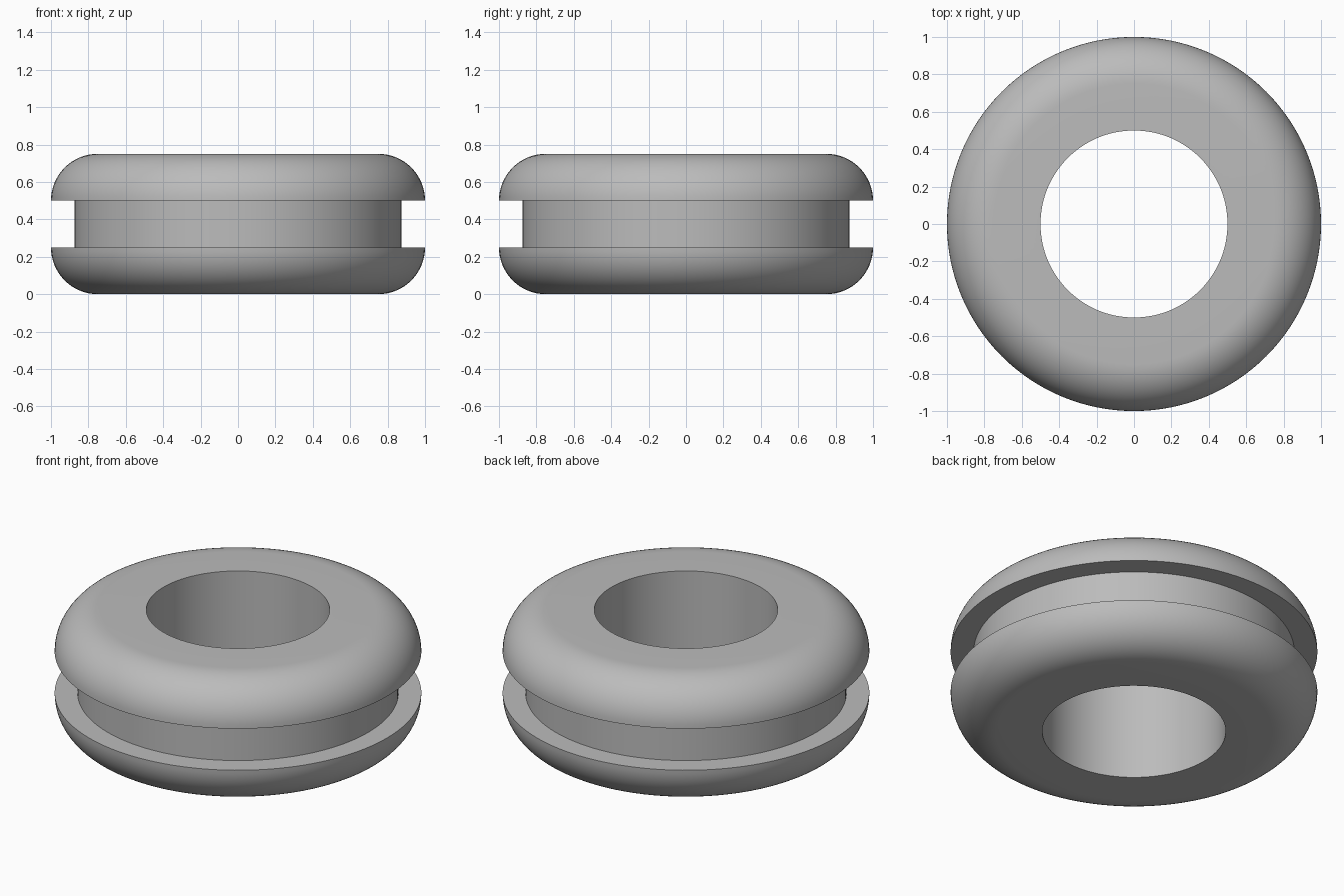
import bpy
import bmesh
from math import cos, sin, pi, radians

cube = bpy.data.objects.get("Cube")
if cube:
    bpy.data.objects.remove(cube, do_unlink=True)

# Main dimensions
HOLE, GROOVE, RIM = 0.5, 0.875, 1.0
HEIGHT, FLANGE = 0.75, 0.25
FILLET = 0.25
STEPS, SIDES = 16, 128

# Rubber material
rubber = bpy.data.materials.new("grey_rubber")
rubber.use_nodes = True
colour = (0.5, 0.5, 0.5, 1)
rubber.diffuse_color = colour
rubber.node_tree.nodes["Principled BSDF"].inputs["Base Color"].default_value = colour

# Lower half of the cross-section, from the hole out to the groove
lower = [(HOLE, 0)]
for i in range(STEPS + 1):
    a = pi / 2 * i / STEPS
    lower.append((RIM - FILLET + FILLET * sin(a), FILLET - FILLET * cos(a)))
lower.append((GROOVE, FLANGE))

# Mirror it for the upper half
profile = lower + [(r, HEIGHT - z) for r, z in reversed(lower)]

# Revolve the closed section around the z axis
bm = bmesh.new()
verts = [bm.verts.new((r, 0, z)) for r, z in profile]
edges = [bm.edges.new((v, verts[(i + 1) % len(verts)])) for i, v in enumerate(verts)]
bmesh.ops.spin(bm, geom=verts + edges, cent=(0, 0, 0), axis=(0, 0, 1),
               angle=2 * pi, steps=SIDES)
bmesh.ops.remove_doubles(bm, verts=bm.verts[:], dist=0.0001)
bmesh.ops.recalc_face_normals(bm, faces=bm.faces[:])
mesh = bpy.data.meshes.new("grommet_ring")
bm.to_mesh(mesh)
bm.free()
mesh.materials.append(rubber)

ring = bpy.data.objects.new("grommet_ring", mesh)
bpy.context.collection.objects.link(ring)

# Smooth rounded surfaces, crisp groove and hole edges
bpy.ops.object.select_all(action='DESELECT')
ring.select_set(True)
bpy.context.view_layer.objects.active = ring
bpy.ops.object.shade_smooth_by_angle(angle=radians(30))
